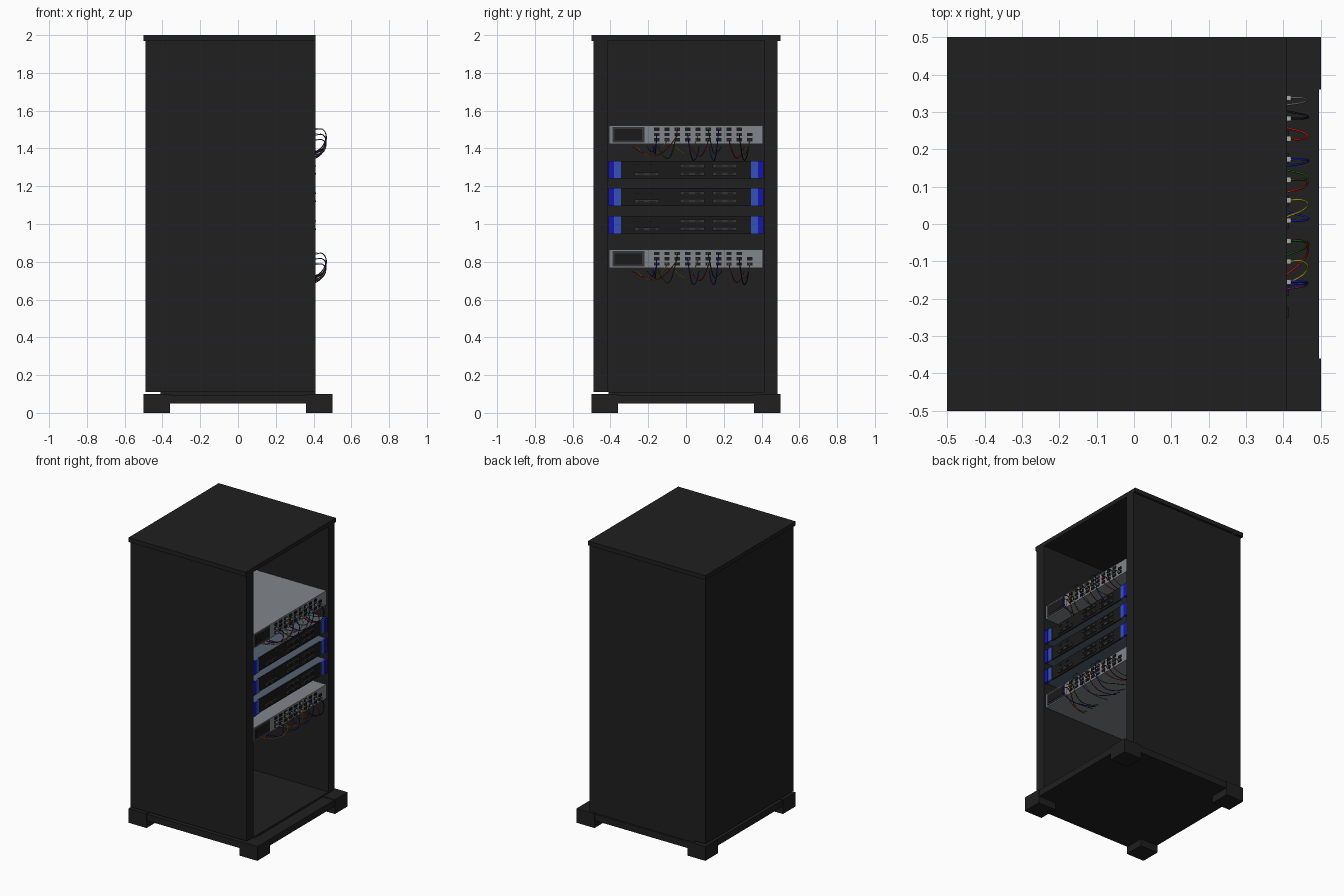
import bpy, bmesh
from mathutils import Vector

if "Cube" in bpy.data.objects:
    bpy.data.objects.remove(bpy.data.objects["Cube"])


def mat(name, r, g, b):
    m = bpy.data.materials.new(name)
    m.diffuse_color = (r, g, b, 1)
    m.use_nodes = True
    m.node_tree.nodes["Principled BSDF"].inputs["Base Color"].default_value = m.diffuse_color
    return m


BLACK = mat("cabinet_black", 0.014, 0.014, 0.014)
PANEL = mat("panel_black", 0.01, 0.01, 0.011)
SLOT = mat("slot_grey", 0.035, 0.035, 0.037)
STEEL = mat("switch_steel", 0.22, 0.24, 0.26)
SLATE = mat("server_slate", 0.09, 0.12, 0.17)
BLUE = mat("dark_blue", 0.008, 0.008, 0.45)
LIGHT_BLUE = mat("light_blue", 0.035, 0.08, 0.5)
PLUG = mat("plug_grey", 0.4, 0.4, 0.4)
CABLE = {
    "yellow": mat("cable_yellow", 0.5, 0.45, 0.02),
    "blue": mat("cable_blue", 0.01, 0.02, 0.5),
    "red": mat("cable_red", 0.6, 0.01, 0.01),
    "green": mat("cable_green", 0.01, 0.12, 0.01),
    "purple": mat("cable_purple", 0.15, 0.01, 0.2),
    "black": mat("cable_black", 0.008, 0.008, 0.015),
    "grey": mat("cable_grey", 0.2, 0.2, 0.2),
}


def boxes(name, spans, material):
    """One object made of boxes given as (x0, x1, y0, y1, z0, z1)."""
    bm = bmesh.new()
    for x0, x1, y0, y1, z0, z1 in spans:
        new = bmesh.ops.create_cube(bm, size=1)["verts"]
        bmesh.ops.scale(bm, vec=(x1 - x0, y1 - y0, z1 - z0), verts=new)
        bmesh.ops.translate(bm, verts=new,
                            vec=((x0 + x1) / 2, (y0 + y1) / 2, (z0 + z1) / 2))
    me = bpy.data.meshes.new(name)
    bm.to_mesh(me)
    bm.free()
    me.materials.append(material)
    ob = bpy.data.objects.new(name, me)
    bpy.context.collection.objects.link(ob)
    return ob


def centred(x0, x1, y, z, w, h):
    return (x0, x1, y - w / 2, y + w / 2, z - h / 2, z + h / 2)


# Cabinet shell, open on the +x side
boxes("roof", [(-0.5, 0.41, -0.5, 0.5, 1.97, 2.0)], BLACK)
boxes("front_wall", [(-0.49, 0.41, -0.49, -0.415, 0.11, 1.97)], BLACK)
boxes("back_wall", [(-0.49, 0.41, 0.415, 0.485, 0.11, 1.97)], BLACK)
boxes("rear_wall", [(-0.49, -0.415, -0.415, 0.415, 0.11, 1.97)], BLACK)
boxes("floor", [(-0.41, 0.41, -0.41, 0.485, 0.095, 0.11)], BLACK)
boxes("base_plate", [(-0.495, 0.495, -0.495, 0.495, 0.05, 0.096)], BLACK)
for i, (sx, sy) in enumerate([(-1, -1), (1, -1), (1, 1), (-1, 1)]):
    boxes(f"foot_{i + 1}",
          [centred(sx * 0.43 - 0.07, sx * 0.43 + 0.07, sy * 0.43, 0.05, 0.14, 0.1)], BLACK)

FACE = 0.40  # x of the equipment fronts


# Servers with blue ears and drive slots
def server(n, z):
    boxes(f"server_{n}_case", [centred(-0.41, FACE - 0.01, 0, z, 0.815, 0.094)], SLATE)
    boxes(f"server_{n}_face", [centred(FACE - 0.01, FACE, 0, z, 0.70, 0.094)], PANEL)
    boxes(f"server_{n}_ears",
          [centred(FACE - 0.01, FACE + 0.008, s * 0.395, z, 0.03, 0.094) for s in (-1, 1)], BLUE)
    boxes(f"server_{n}_ear_strips",
          [centred(FACE - 0.01, FACE + 0.006, s * 0.362, z, 0.036, 0.094) for s in (-1, 1)],
          LIGHT_BLUE)
    bays = [(y, z + dz) for y in (0.032, 0.205) for dz in (0.02, -0.021)] + [(-0.207, z - 0.023)]
    boxes(f"server_{n}_drive_bays",
          [centred(FACE, FACE + 0.01, y, bz, 0.13, 0.019) for y, bz in bays], SLOT)
    boxes(f"server_{n}_bay_handles",
          [centred(FACE + 0.01, FACE + 0.014, y + d, bz, 0.03, 0.006)
           for y, bz in bays for d in (-0.03, 0.03)], PANEL)
    boxes(f"server_{n}_buttons",
          [centred(FACE, FACE + 0.008, y, z + 0.023, 0.02, 0.008) for y in (-0.26, -0.19)], SLOT)


for n, z in enumerate((0.995, 1.143, 1.287)):
    server(n + 1, z)

# Cables: port column, port row, sideways drift of the tail, droop, colour
PLAN = [(0, 1, -0.02, 0.05, "blue"), (0, 2, -0.05, 0.04, "purple"),
        (1, 2, -0.16, 0.06, "yellow"), (2, 1, -0.24, 0.055, "red"),
        (2, 0, -0.10, 0.07, "green"), (3, 1, 0.06, 0.08, "blue"),
        (4, 1, -0.12, 0.05, "yellow"), (5, 2, -0.09, 0.06, "red"),
        (5, 0, 0.07, 0.045, "green"), (6, 0, -0.05, 0.08, "blue"),
        (7, 2, 0.08, 0.07, "red"), (8, 1, 0.05, 0.08, "black"),
        (9, 2, -0.05, 0.05, "grey")]


def cable(name, y, z, bottom, drift, droop, material):
    low = bottom - droop
    pts = [(FACE + 0.012, y, z), (0.452, y, z - 0.004),
           (0.462, y + drift * 0.15, (z + low) / 2),
           (0.40, y + drift * 0.4, low), (0.29, y + drift * 0.75, low + 0.008),
           (0.18, y + drift, bottom - 0.015)]
    cu = bpy.data.curves.new(name, "CURVE")
    cu.dimensions = "3D"
    cu.bevel_depth = 0.0028
    cu.bevel_resolution = 1
    cu.resolution_u = 6
    cu.use_fill_caps = True
    sp = cu.splines.new("BEZIER")
    sp.bezier_points.add(len(pts) - 1)
    for bp, p in zip(sp.bezier_points, pts):
        bp.co = Vector(p)
        bp.handle_left_type = bp.handle_right_type = "AUTO"
    cu.materials.append(material)
    bpy.context.collection.objects.link(bpy.data.objects.new(name, cu))


# Switches with a screen, three rows of ports and plugged-in cables
def switch(label, z):
    boxes(f"{label}_case", [centred(-0.41, FACE, 0, z, 0.815, 0.098)], STEEL)
    boxes(f"{label}_screen_frame", [centred(FACE, FACE + 0.004, -0.305, z, 0.17, 0.082)], SLOT)
    boxes(f"{label}_screen", [centred(FACE + 0.004, FACE + 0.006, -0.305, z, 0.145, 0.06)], PANEL)
    col = lambda c: -0.155 + 0.0547 * c
    row = lambda r: z + 0.029 - 0.028 * r
    boxes(f"{label}_ports",
          [centred(FACE, FACE + 0.006, col(c), row(r), 0.028, 0.017)
           for c in range(10) for r in range(3) if (c, r) != (9, 0)], PANEL)
    boxes(f"{label}_plugs",
          [centred(FACE + 0.006, FACE + 0.02, col(c), row(r), 0.014, 0.01)
           for c, r, *_ in PLAN], PLUG)
    for i, (c, r, drift, droop, colour) in enumerate(PLAN):
        cable(f"{label}_cable_{i + 1}", col(c), row(r), z - 0.049, drift, droop, CABLE[colour])


switch("upper_switch", 1.473)
switch("lower_switch", 0.815)
